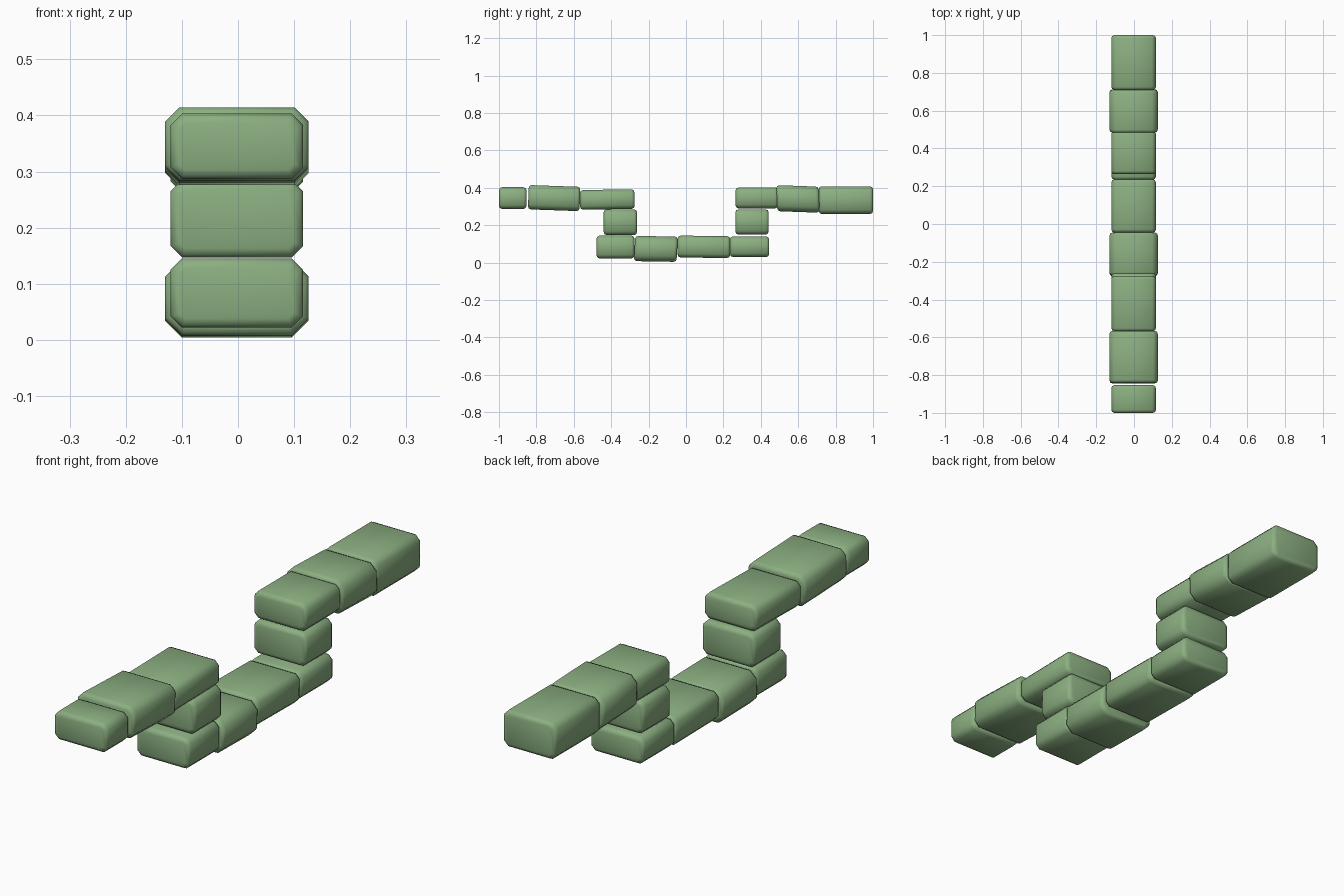
import bpy, bmesh, math
from mathutils import Matrix

cube = bpy.data.objects.get("Cube")
if cube:
    bpy.data.objects.remove(cube, do_unlink=True)

green = bpy.data.materials.new("moss green")
green.use_nodes = True
colour = (0.26, 0.43, 0.22, 1)
green.diffuse_color = colour
green.node_tree.nodes["Principled BSDF"].inputs["Base Color"].default_value = colour

SLIM, WIDE = 0.118, 0.128


def stone(name, y0, y1, z0, z1, half, tilt=0, lean=0, bevel=0.02):
    """Soft-edged block; tilt is in degrees, lean shifts its top along y."""
    bm = bmesh.new()
    bmesh.ops.create_cube(bm, size=1)
    bmesh.ops.scale(bm, vec=(2 * half, y1 - y0, z1 - z0), verts=bm.verts)
    for v in bm.verts:
        v.co.y += lean * (0.5 if v.co.z > 0 else -0.5)
    # Cut the long edges a little deeper than the end edges
    long_edges = [e for e in bm.edges
                  if abs(e.verts[0].co.y - e.verts[1].co.y) > 0.05
                  and abs(e.verts[0].co.z - e.verts[1].co.z) < 0.01]
    bmesh.ops.bevel(bm, geom=long_edges, offset=bevel, segments=1, affect='EDGES')
    ends = [e for e in bm.edges if e.is_manifold and e.calc_face_angle(0) > 1.2]
    bmesh.ops.bevel(bm, geom=ends, offset=0.016, segments=2, profile=0.5, affect='EDGES')
    bmesh.ops.rotate(bm, verts=bm.verts, matrix=Matrix.Rotation(math.radians(tilt), 3, 'X'))
    bmesh.ops.recalc_face_normals(bm, faces=bm.faces)
    mesh = bpy.data.meshes.new(name)
    bm.to_mesh(mesh)
    bm.free()
    mesh.materials.append(green)
    obj = bpy.data.objects.new(name, mesh)
    bpy.context.collection.objects.link(obj)
    obj.location = (-0.002, (y0 + y1) / 2, (z0 + z1) / 2)
    bpy.ops.object.select_all(action='DESELECT')
    obj.select_set(True)
    bpy.context.view_layer.objects.active = obj
    bpy.ops.object.shade_smooth_by_angle(angle=math.radians(60))


# Front upper ledge
stone("front_ledge_end", -1.0, -0.853, 0.287, 0.403, SLIM)
stone("front_ledge_middle", -0.843, -0.567, 0.28, 0.41, WIDE, -2, bevel=0.025)
stone("front_ledge_inner", -0.567, -0.275, 0.285, 0.39, SLIM, 1)
# Front riser
stone("front_riser", -0.44, -0.262, 0.147, 0.285, SLIM)
# Lower row
stone("lower_front", -0.478, -0.276, 0.022, 0.145, SLIM)
stone("lower_front_middle", -0.275, -0.047, 0.006, 0.141, WIDE, -1, 0.005, bevel=0.03)
stone("lower_back_middle", -0.045, 0.236, 0.026, 0.143, SLIM, -0.7)
stone("lower_back", 0.235, 0.445, 0.03, 0.14, SLIM)
# Back riser
stone("back_riser", 0.264, 0.442, 0.15, 0.285, SLIM)
# Back upper ledge
stone("back_ledge_inner", 0.265, 0.492, 0.29, 0.402, SLIM)
stone("back_ledge_middle", 0.485, 0.712, 0.271, 0.41, WIDE, -2, -0.01, bevel=0.03)
stone("back_ledge_end", 0.71, 1.0, 0.26, 0.408, SLIM, bevel=0.022)
